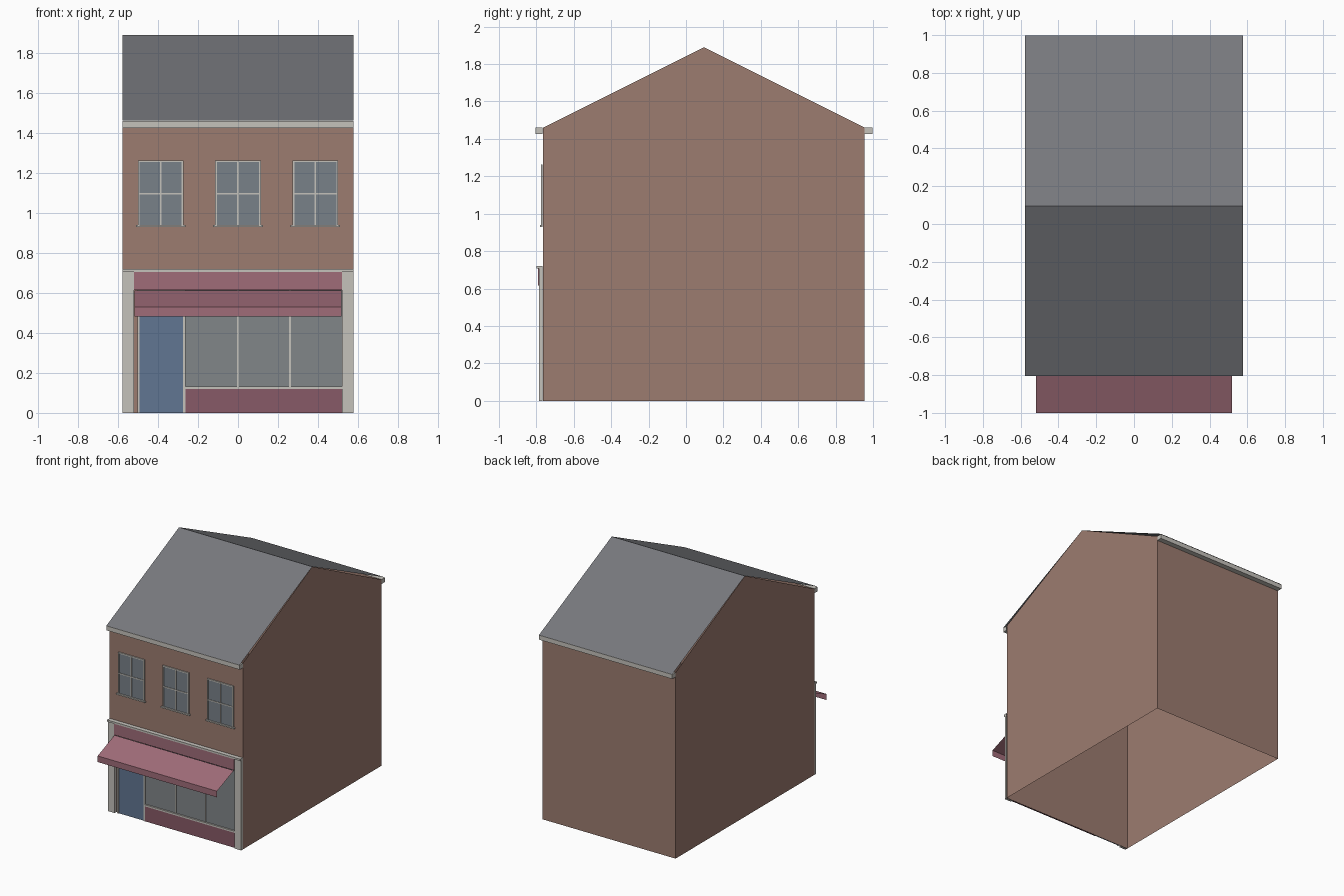
import bpy

if "Cube" in bpy.data.objects:
    bpy.data.objects.remove(bpy.data.objects["Cube"])

WALL = -0.765          # front wall plane
BACK = 0.955           # back wall plane
RIDGE = 0.095
EAVE, TOP = 1.46, 1.89
HALF = 0.578           # half width of the building


def material(name, r, g, b):
    m = bpy.data.materials.new(name)
    m.diffuse_color = (r, g, b, 1)
    m.use_nodes = True
    m.node_tree.nodes["Principled BSDF"].inputs["Base Color"].default_value = m.diffuse_color
    return m


BRICK = material("brick", 0.335, 0.20, 0.16)
SLATE = material("slate", 0.185, 0.19, 0.205)
STONE = material("stone", 0.56, 0.54, 0.50)
PANE = material("upper_glass", 0.19, 0.22, 0.25)
GLASS = material("shop_glass", 0.22, 0.24, 0.25)
BLUE = material("door_blue", 0.12, 0.18, 0.29)
MAROON = material("maroon", 0.245, 0.10, 0.135)
CANVAS = material("canvas", 0.35, 0.15, 0.19)


def mesh(name, verts, faces, mat):
    me = bpy.data.meshes.new(name)
    me.from_pydata(verts, [], faces)
    me.materials.append(mat)
    ob = bpy.data.objects.new(name, me)
    bpy.context.collection.objects.link(ob)
    return ob


def box(name, x0, x1, y0, y1, z0, z1, mat, closed=True):
    v = [(x, y, z) for x in (x0, x1) for y in (y0, y1) for z in (z0, z1)]
    f = [(0, 1, 3, 2), (4, 6, 7, 5), (0, 4, 5, 1), (0, 2, 6, 4), (1, 5, 7, 3)]
    if closed:
        f.append((2, 3, 7, 6))
    return mesh(name, v, f, mat)


def front(name, x0, x1, z0, z1, depth, mat):
    """Part mounted on the front wall, standing out by depth, no hidden back."""
    return box(name, x0, x1, WALL - depth, WALL - 0.001, z0, z1, mat, closed=False)


def sheet(name, half, profile, mat):
    """Open strip: (y, z) profile extended across the width."""
    n = len(profile)
    v = [(x, y, z) for x in (-half, half) for y, z in profile]
    return mesh(name, v, [(i, n + i, n + i + 1, i + 1) for i in range(n - 1)], mat)


# Brick shell: gabled side walls, front and back, open underneath
gable = [(WALL, 0), (BACK, 0), (BACK, EAVE), (RIDGE, TOP), (WALL, EAVE)]
shell = [(x, y, z) for x in (-HALF, HALF) for y, z in gable]
mesh("brick_walls", shell,
     [(4, 3, 2, 1, 0), (5, 6, 7, 8, 9), (0, 5, 9, 4), (1, 2, 7, 6)], BRICK)

# Roof sheet and eaves boards
sheet("roof", HALF, [(-0.806, EAVE + 0.002), (RIDGE, TOP), (0.997, EAVE + 0.002)], SLATE)
front("front_eaves_board", -HALF, HALF, 1.425, EAVE, 0.04, STONE)
box("back_eaves_board", -HALF, HALF, BACK, 0.996, 1.425, EAVE, STONE)

# Upper windows
for i, x in enumerate((-0.387, 0, 0.387)):
    n = f"upper_window_{i + 1}_"
    w, z0, z1, t = 0.114, 0.937, 1.263, 0.009
    front(n + "glass", x - w + t, x + w - t, z0, z1 - t, 0.004, PANE)
    for s, side in ((-1, "left"), (1, "right")):
        a, b = sorted((x + s * w, x + s * (w - t)))
        front(n + side + "_frame", a, b, z0, z1, 0.010, STONE)
    front(n + "top_frame", x - w + t, x + w - t, z1 - t, z1, 0.010, STONE)
    front(n + "mullion", x - 0.004, x + 0.004, z0, z1 - t, 0.008, STONE)
    front(n + "transom", x - w + t, x + w - t, 1.093, 1.101, 0.008, STONE)
    front(n + "sill", x - w - 0.01, x + w + 0.01, 0.93, 0.94, 0.016, STONE)

# Shopfront surround: pilasters, cornice and sign board
front("left_pilaster", -HALF, -0.52, 0, 0.706, 0.022, STONE)
front("right_pilaster", 0.52, HALF, 0, 0.706, 0.022, STONE)
front("cornice", -HALF, HALF, 0.706, 0.72, 0.034, STONE)
front("sign_board", -0.52, 0.52, 0.615, 0.706, 0.027, CANVAS)

# Door and its frame
front("door", -0.492, -0.275, 0, 0.6, 0.008, BLUE)
front("door_left_frame", -0.503, -0.492, 0, 0.615, 0.014, STONE)
front("door_right_frame", -0.275, -0.262, 0, 0.615, 0.014, STONE)
front("door_top_frame", -0.492, -0.275, 0.6, 0.615, 0.014, STONE)

# Shop window
front("stall_riser", -0.262, 0.52, 0, 0.12, 0.012, MAROON)
front("shop_sill", -0.262, 0.52, 0.12, 0.133, 0.018, STONE)
front("shop_glass", -0.262, 0.52, 0.133, 0.615, 0.006, GLASS)
for i, x in enumerate((0, 0.26)):
    front(f"shop_mullion_{i + 1}", x - 0.004, x + 0.004, 0.133, 0.615, 0.012, STONE)

# Awning: sloping canvas with a hanging valance
sheet("awning", 0.518, [(WALL - 0.027, 0.613), (-1, 0.53), (-1, 0.482)], CANVAS)
